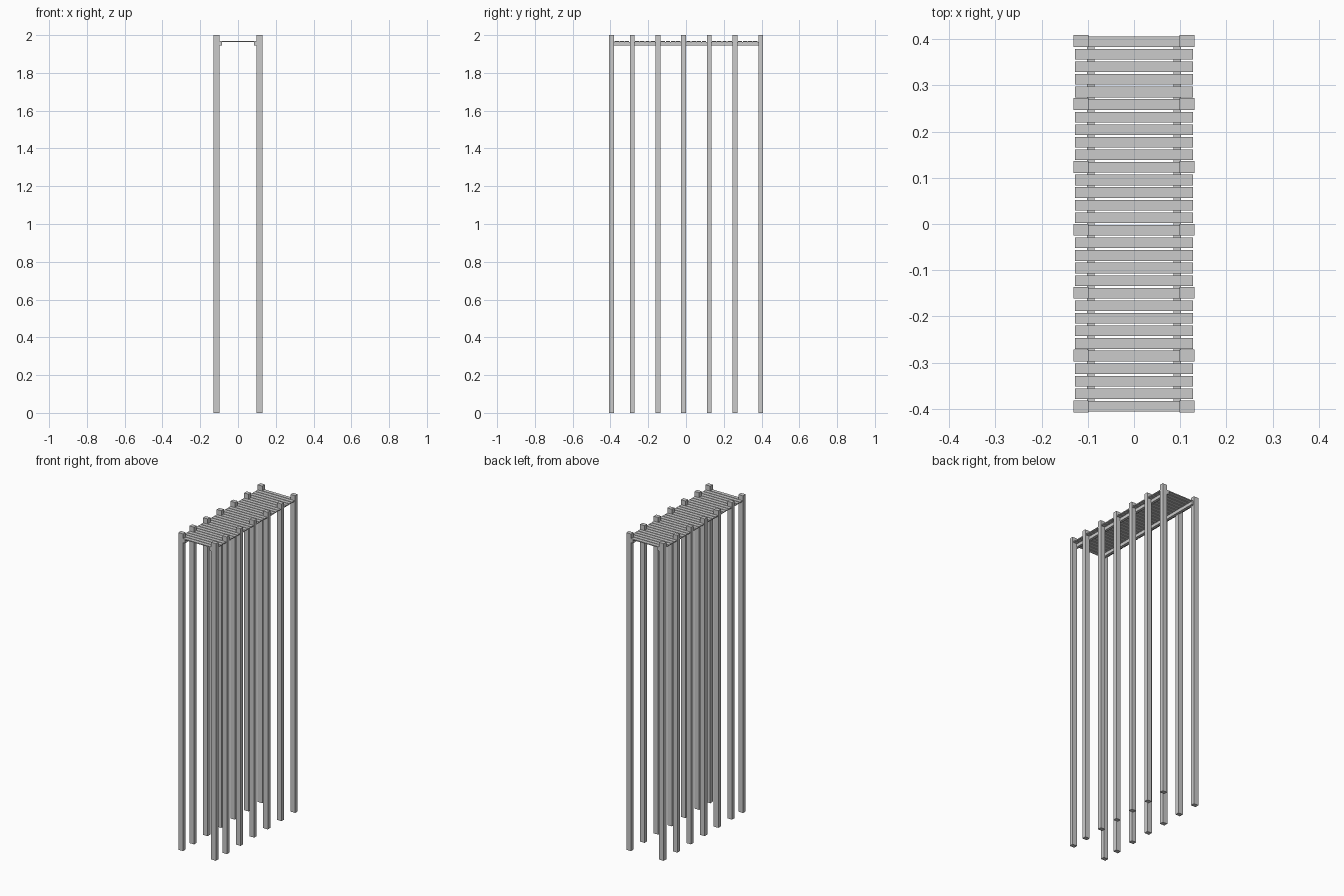
import bpy

if "Cube" in bpy.data.objects:
    bpy.data.objects.remove(bpy.data.objects["Cube"])

PITCH = 0.0272                      # plank spacing
PLANK_Y = [0.3944 - i * PITCH for i in range(30)]


def box(name, x, y, z):
    """Box from (min, max) ranges on each axis."""
    verts = [(a, b, c) for a in x for b in y for c in z]
    faces = [(0, 1, 3, 2), (4, 6, 7, 5), (0, 4, 5, 1),
             (2, 3, 7, 6), (0, 2, 6, 4), (1, 5, 7, 3)]
    mesh = bpy.data.meshes.new(name)
    mesh.from_pydata(verts, [], faces)
    obj = bpy.data.objects.new(name, mesh)
    bpy.context.collection.objects.link(obj)
    return obj


# Deck planks
for i, y in enumerate(PLANK_Y):
    box(f"deck_plank_{i + 1}", (-0.128, 0.128),
        (y - 0.0115, y + 0.0115), (1.964, 1.970))

for side, s in (("left", -1), ("right", 1)):
    # Long beam under the planks, on the inner side of the posts
    box(f"{side}_beam", sorted((s * 0.085, s * 0.1015)),
        (-0.406, 0.406), (1.944, 1.964))
    # Posts at every fifth plank, plus the last plank
    for n, i in enumerate((0, 5, 10, 15, 20, 25, 29)):
        y = PLANK_Y[i] + (0.001 if i < 29 else 0)
        box(f"{side}_post_{n + 1}", sorted((s * 0.0985, s * 0.1305)),
            (y - 0.0128, y + 0.0128), (0, 2))
